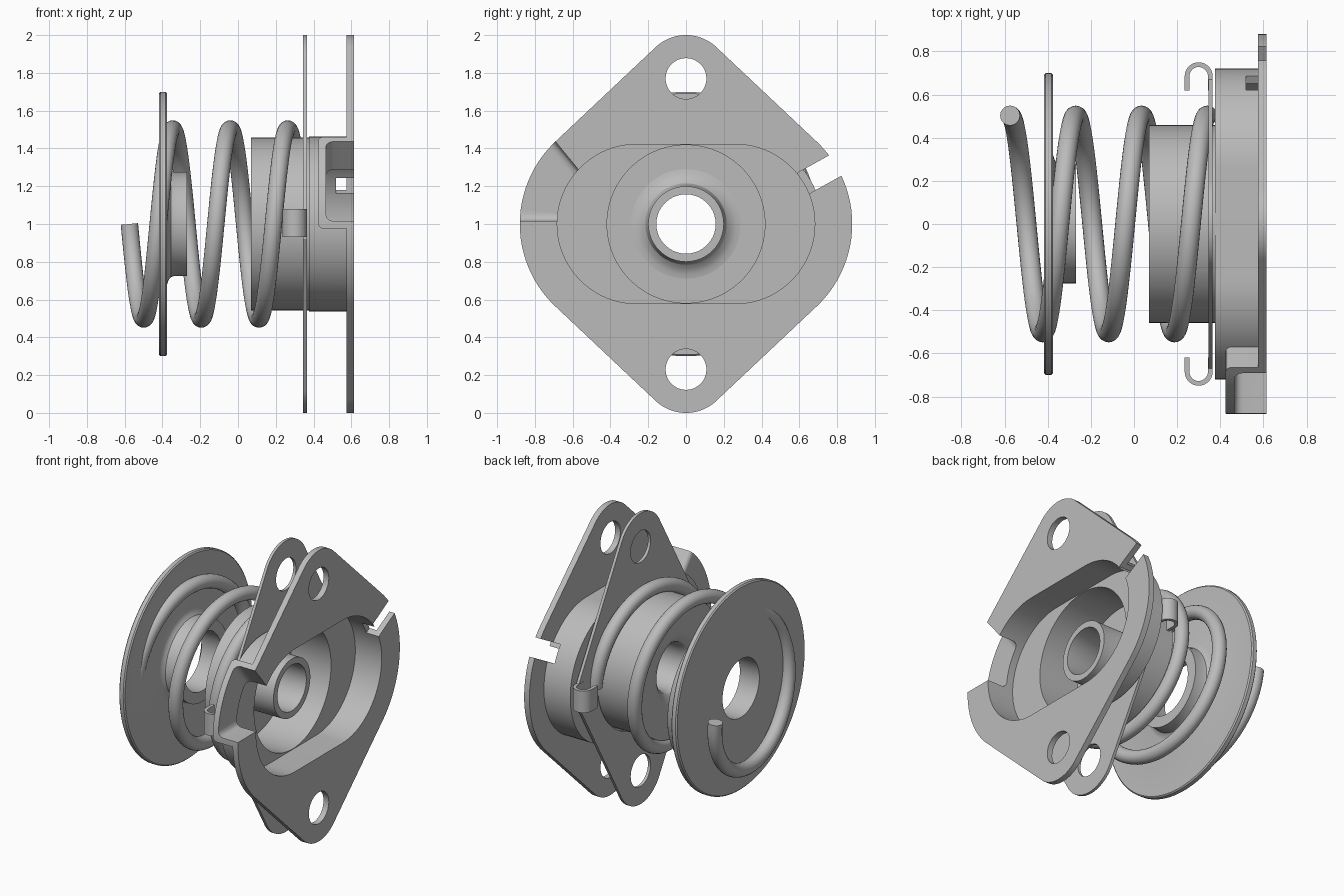
import bpy, bmesh
from math import cos, sin, tau, pi, radians
from mathutils import Vector
from mathutils.geometry import convex_hull_2d

if "Cube" in bpy.data.objects:
    bpy.data.objects.remove(bpy.data.objects["Cube"], do_unlink=True)

steel = bpy.data.materials.new("grey steel")
steel.use_nodes = True
GREY = (0.5, 0.5, 0.5, 1)
steel.diffuse_color = GREY
steel.node_tree.nodes["Principled BSDF"].inputs["Base Color"].default_value = GREY

AXIS_Z = 1.0   # height of the common centre line
SHEET = 0.04   # pressed sheet thickness


def make_object(name, bm):
    bmesh.ops.recalc_face_normals(bm, faces=bm.faces)
    mesh = bpy.data.meshes.new(name)
    bm.to_mesh(mesh)
    bm.free()
    mesh.materials.append(steel)
    obj = bpy.data.objects.new(name, mesh)
    bpy.context.collection.objects.link(obj)
    return obj


def prism(name, outline, lo, hi, along="X", rounding=0):
    """Extrude an outline along X (outline in y, z) or Z (outline in x, y)."""
    bm = bmesh.new()
    place = (lambda a, b: (lo, a, b)) if along == "X" else (lambda a, b: (a, b, lo))
    face = bm.faces.new([bm.verts.new(place(a, b)) for a, b in outline])
    rim = list(face.edges)
    top = bmesh.ops.extrude_face_region(bm, geom=[face], use_keep_orig=True)
    shift = Vector((hi - lo, 0, 0) if along == "X" else (0, 0, hi - lo))
    bmesh.ops.translate(bm, vec=shift,
                        verts=[v for v in top["geom"] if isinstance(v, bmesh.types.BMVert)])
    if rounding:
        bmesh.ops.bevel(bm, geom=rim, offset=rounding, segments=4,
                        profile=0.5, affect="EDGES")
    return make_object(name, bm)


def circle(y, z, r, steps=96):
    return [(y + r * cos(tau * i / steps), z + r * sin(tau * i / steps)) for i in range(steps)]


def hull(points):
    return [points[i] for i in convex_hull_2d([Vector(p) for p in points])]


def lathe(name, profile, steps=96):
    """Revolve a closed (x, radius) profile round the centre line."""
    bm = bmesh.new()
    rings = [[bm.verts.new((x, r * cos(tau * i / steps), AXIS_Z + r * sin(tau * i / steps)))
              for i in range(steps)] for x, r in profile]
    for k, ring in enumerate(rings):
        after = rings[(k + 1) % len(rings)]
        for i in range(steps):
            j = (i + 1) % steps
            bm.faces.new((ring[i], ring[j], after[j], after[i]))
    return make_object(name, bm)


def combine(target, other, operation):
    mod = target.modifiers.new("combine", "BOOLEAN")
    mod.operation, mod.solver, mod.object = operation, "EXACT", other
    bpy.context.view_layer.objects.active = target
    bpy.ops.object.modifier_apply(modifier=mod.name)
    bpy.data.objects.remove(other, do_unlink=True)


def smooth(obj):
    bpy.ops.object.select_all(action="DESELECT")
    obj.select_set(True)
    bpy.context.view_layer.objects.active = obj
    bpy.ops.object.shade_smooth_by_angle(angle=radians(30))


TIP, TIP_R = 0.765, 0.235
tips = circle(0, AXIS_Z + TIP, TIP_R) + circle(0, AXIS_Z - TIP, TIP_R)
flange_outline = hull(tips + circle(0.28, AXIS_Z, 0.6) + circle(-0.28, AXIS_Z, 0.6))


def stadium(r):
    return hull(circle(0.26, AXIS_Z, r) + circle(-0.26, AXIS_Z, r))


# Flange with its stepped cup
flange = prism("flange_cup", flange_outline, 0.575, 0.615)
combine(flange, prism("oval_wall", stadium(0.462), 0.375, 0.615), "UNION")
combine(flange, prism("round_wall", circle(0, AXIS_Z, 0.458), 0.07, 0.4), "UNION")

# Side pocket pressed back from the flange
pocket = prism("pocket", [(-0.5, 0.975), (-1, 0.975), (-1, 1.88), (-0.5, 1.255)],
               0.425, 0.615, rounding=0.03)
combine(pocket, prism("pocket_limit", flange_outline, 0.4, 0.7), "INTERSECT")
combine(flange, pocket, "UNION")

# Hollow out the cup, pocket, tube opening and bolt holes
combine(flange, prism("oval_hollow", stadium(0.422), 0.375 + SHEET, 0.7), "DIFFERENCE")
combine(flange, prism("round_hollow", circle(0, AXIS_Z, 0.418), 0.07 + SHEET, 0.7), "DIFFERENCE")
combine(flange, prism("pocket_hollow", [(-0.49, 1.015), (-1.05, 1.015), (-1.05, 1.875), (-0.49, 1.19)],
                      0.465, 0.7, rounding=0.04), "DIFFERENCE")
combine(flange, prism("tube_opening", circle(0, AXIS_Z, 0.29), 0, 0.3), "DIFFERENCE")
for side in (1, -1):
    combine(flange, prism("bolt_hole", circle(0, AXIS_Z + side * 0.77, 0.108, 48), 0.5, 0.7),
            "DIFFERENCE")

# Slanted locating slot through the rim
along = Vector((cos(radians(29)), sin(radians(29))))
across = Vector((-along.y, along.x)) * 0.063
inner = Vector((0.62, 1.215))
outer = inner + along * 0.4
combine(flange, prism("slot", [inner - across, outer - across, outer + across, inner + across],
                      0.52, 0.7), "DIFFERENCE")
smooth(flange)

# Guide tube flaring out of the cup floor
smooth(lathe("guide_tube", [
    (0.11, 0.29), (0.114, 0.265), (0.125, 0.238), (0.145, 0.215), (0.19, 0.2), (0.41, 0.2),
    (0.41, 0.157), (0.15, 0.157), (0.11, 0.17), (0.085, 0.2), (0.07, 0.24), (0.07, 0.29)]))

# Thin retaining plate
plate = prism("retaining_plate",
              hull(tips + [(y, AXIS_Z + z) for y in (-0.67, 0.67) for z in (-0.08, 0.08)]),
              0.345, 0.365)
combine(plate, prism("plate_opening", circle(0, AXIS_Z, 0.468), 0.3, 0.4), "DIFFERENCE")
for side in (1, -1):
    combine(plate, prism("plate_hole", circle(0, AXIS_Z + side * 0.77, 0.108, 48), 0.3, 0.4),
            "DIFFERENCE")
smooth(plate)


# Curled clips on both edges of the plate
def curl(r):
    return [(0.3 + r * cos(pi * i / 16), 0.685 + r * sin(pi * i / 16)) for i in range(17)]


hook = ([(0.365, 0.62)] + curl(0.065) + [(0.235, 0.62), (0.257, 0.62)]
        + curl(0.043)[::-1] + [(0.343, 0.62)])
for name, side in (("back_clip", 1), ("front_clip", -1)):
    smooth(prism(name, [(x, y * side) for x, y in hook], 0.93, 1.08, along="Z"))

# Spring seat washer with collar
smooth(lathe("spring_seat", [
    (-0.418, 0.2), (-0.418, 0.692), (-0.41, 0.7), (-0.383, 0.7), (-0.375, 0.692),
    (-0.375, 0.32), (-0.368, 0.297), (-0.355, 0.281), (-0.335, 0.275),
    (-0.27, 0.275), (-0.27, 0.2)]))

# Coil spring
TURNS, COIL_R, WIRE_R, STEPS, SIDES = 3, 0.503, 0.046, 72, 20
START, PITCH = -0.575, 0.305
bm = bmesh.new()
rings = []
for i in range(TURNS * STEPS + 1):
    t = tau * i / STEPS
    out = Vector((0, cos(t), -sin(t)))
    centre = Vector((START + PITCH * i / STEPS, 0, AXIS_Z)) + out * COIL_R
    tangent = Vector((PITCH / tau, -COIL_R * sin(t), -COIL_R * cos(t))).normalized()
    side = tangent.cross(out)
    rings.append([bm.verts.new(centre + WIRE_R * (out * cos(tau * k / SIDES) + side * sin(tau * k / SIDES)))
                  for k in range(SIDES)])
for a, b in zip(rings, rings[1:]):
    for k in range(SIDES):
        n = (k + 1) % SIDES
        bm.faces.new((a[k], a[n], b[n], b[k]))
bm.faces.new(rings[0])
bm.faces.new(rings[-1])
smooth(make_object("coil_spring", bm))
